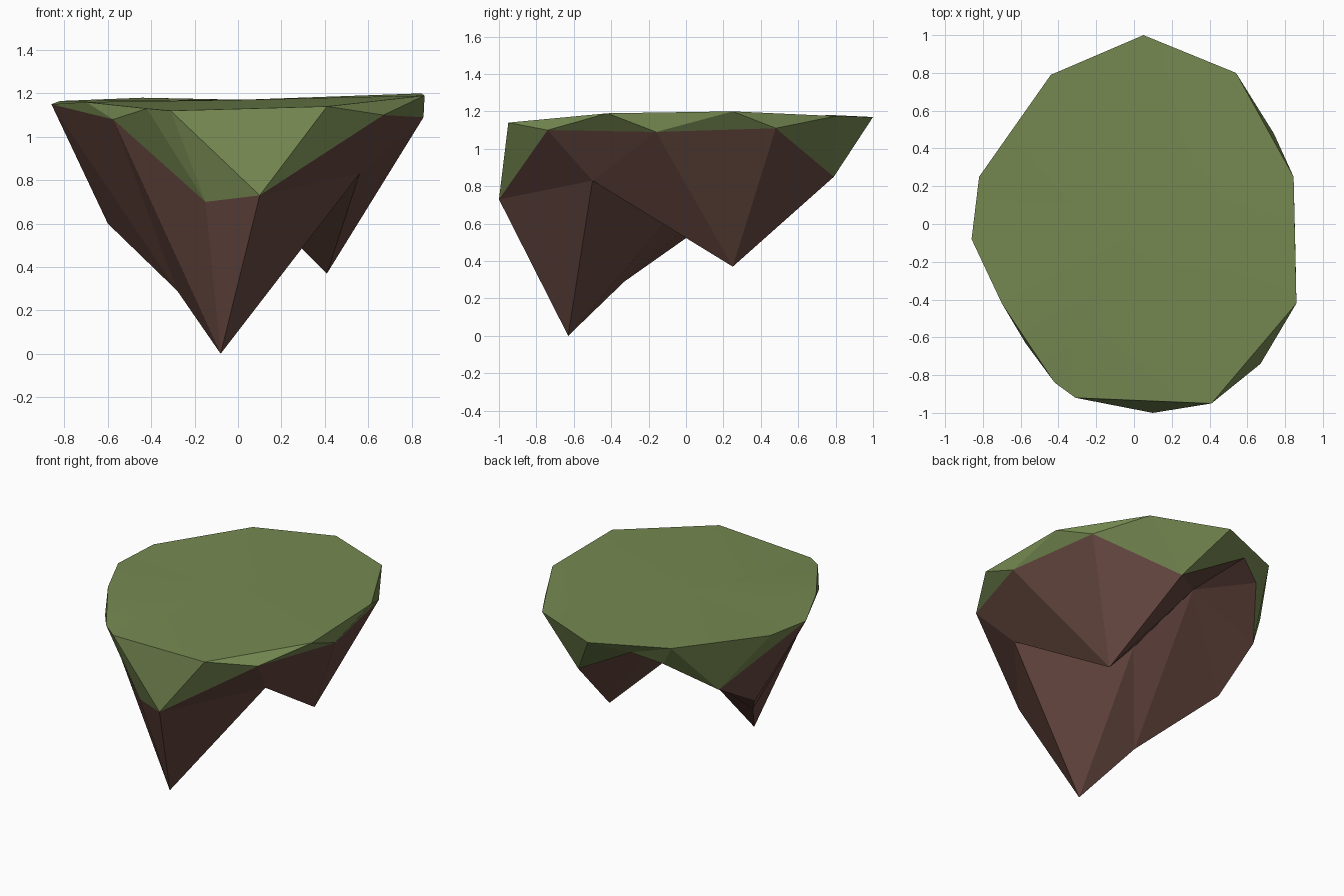
import bpy, bmesh

if "Cube" in bpy.data.objects:
    bpy.data.objects.remove(bpy.data.objects["Cube"])

def material(name, rgb):
    m = bpy.data.materials.new(name)
    m.diffuse_color = (*rgb, 1)
    m.use_nodes = True
    m.node_tree.nodes["Principled BSDF"].inputs["Base Color"].default_value = m.diffuse_color
    return m

bm = bmesh.new()

def verts(points):
    return [bm.verts.new(p) for p in points]

def tri(a, b, c, mat, smooth=False):
    if len({a, b, c}) == 3:
        f = bm.faces.new((a, b, c))
        f.material_index = mat
        f.smooth = smooth

def fan(centre, ring, mat, smooth=False):
    for a, b in zip(ring, ring[1:]):
        tri(centre, a, b, mat, smooth)

# Upper turf outline, anticlockwise from the front
top = verts([
    (-.31, -.92, 1.12), (.41, -.95, 1.14), (.86, -.42, 1.19), (.845, .25, 1.20),
    (.54, .80, 1.175), (.05, 1.0, 1.17), (-.44, .79, 1.18), (-.82, .25, 1.165),
    (-.86, -.08, 1.15), (-.70, -.42, 1.16), (-.42, -.84, 1.13)])
west = top[8]   # here the turf thins out to the rock

# Ragged lower turf edge
front, front_right, right, back_right, back = verts([
    (.10, -1.0, .73), (.67, -.74, 1.10), (.855, -.16, 1.09), (.74, .48, 1.11), (.27, .79, .85)])
back_mid, back_step, back_left, left, front_left = verts([
    (-.18, .86, 1.11), (-.36, .76, 1.04), (-.58, .47, .81), (-.575, -.63, 1.08), (-.15, -.86, .70)])
rim = [front, front_right, right, back_right, back, back_mid, back_step,
       back_left, west, left, front_left]

# Turf top
fan(bm.verts.new((0, 0, 1.17)), top + top[:1], 0, True)

# Turf sides: stitch the two outlines, stepping on the top (t) or lower (l) one
i = j = 0
for step in "tltltltltltllttltltltl":
    a, b = rim[i % 11], top[j % 11]
    if step == "t":
        j += 1
        tri(a, b, top[j % 11], 0)
    else:
        i += 1
        tri(a, b, rim[i % 11], 0)

# Rock points hanging below
tip, tip2, ledge, hollow, vault, knee, hip = verts([
    (-.08, -.63, 0), (.41, .25, .37), (.56, -.50, .83), (.02, .02, .76),
    (-.08, .48, 1.01), (-.28, -.33, .29), (-.60, .11, .60)])

# Rock underside, built as fans
fan(tip, [left, front_left, front, ledge, hollow, knee, left], 1)
fan(tip2, [hollow, ledge, right, back_right, back, vault, hollow], 1)
fan(ledge, [front, front_right, right], 1)
fan(vault, [back, back_mid, back_step, back_left, hip, knee, hollow], 1)
fan(west, [back_left, hip, knee, left], 1)

# Any remaining step in the turf edge is closed, then normals face outwards
holes = bmesh.ops.holes_fill(bm, edges=[e for e in bm.edges if e.is_boundary], sides=6)
bmesh.ops.recalc_face_normals(bm, faces=bm.faces)

mesh = bpy.data.meshes.new("floating_island")
bm.to_mesh(mesh)
bm.free()
mesh.materials.append(material("grass green", (.18, .25, .082)))
mesh.materials.append(material("earth brown", (.135, .065, .052)))
bpy.context.collection.objects.link(bpy.data.objects.new("floating_island", mesh))
